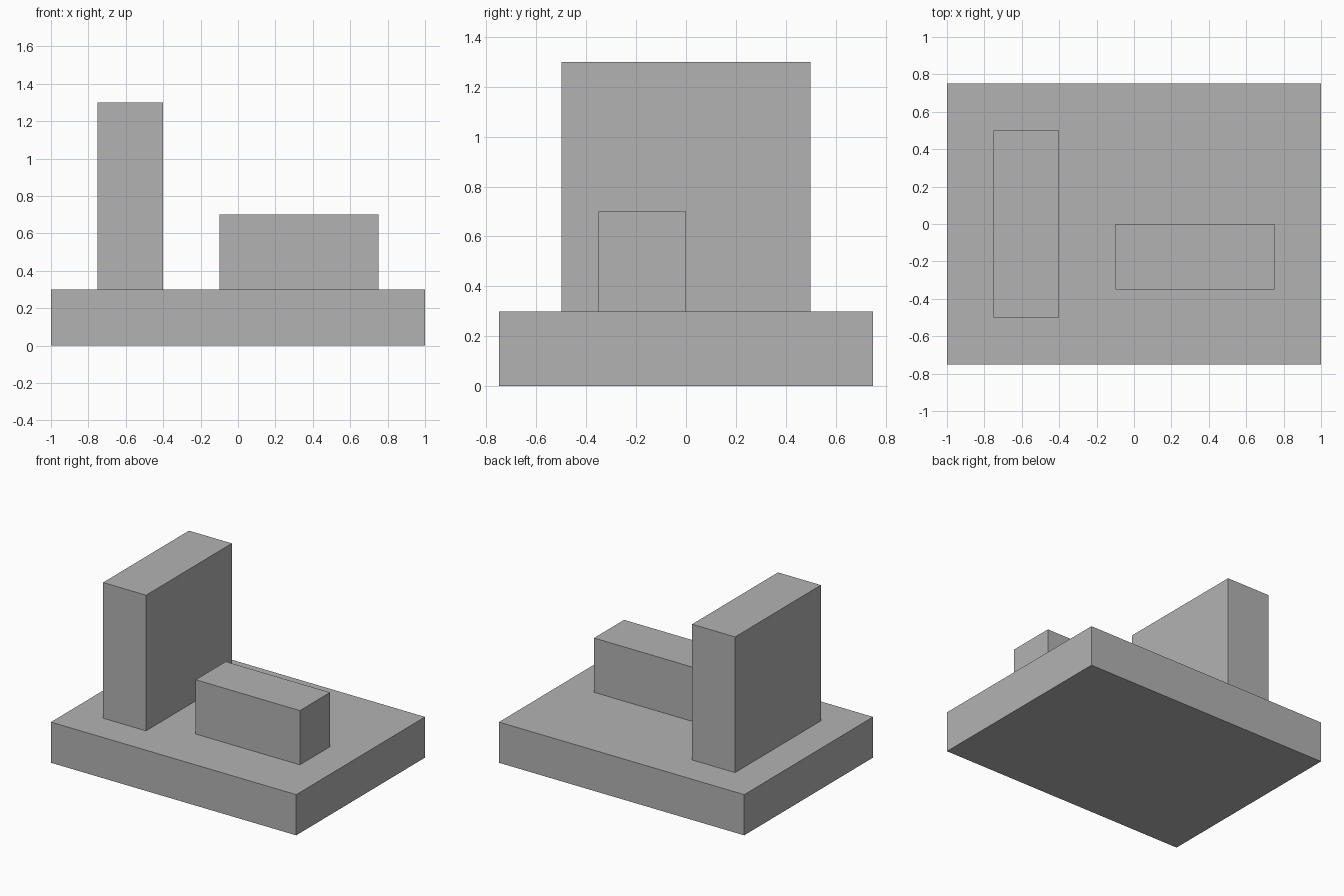
import bpy

if "Cube" in bpy.data.objects:
    bpy.data.objects.remove(bpy.data.objects["Cube"])

# Single flat grey for every part
grey = bpy.data.materials.new("plain_grey")
grey.diffuse_color = (0.45, 0.45, 0.45, 1.0)
grey.use_nodes = True
grey.node_tree.nodes["Principled BSDF"].inputs["Base Color"].default_value = grey.diffuse_color


def box(name, low, high):
    """Add a box spanning two opposite corners."""
    centre = [(a + b) / 2 for a, b in zip(low, high)]
    bpy.ops.mesh.primitive_cube_add(size=1, location=centre)
    obj = bpy.context.object
    obj.name = name
    obj.scale = [b - a for a, b in zip(low, high)]
    bpy.ops.object.transform_apply(location=False, rotation=False, scale=True)
    obj.data.materials.append(grey)
    return obj


# Base slab
box("base_slab", (-1.0, -0.75, 0.0), (1.0, 0.75, 0.3))
# Tall upright block on the left
box("tall_block", (-0.75, -0.5, 0.3), (-0.4, 0.5, 1.3))
# Low long block on the right
box("low_block", (-0.1, -0.35, 0.3), (0.75, 0.0, 0.7))
